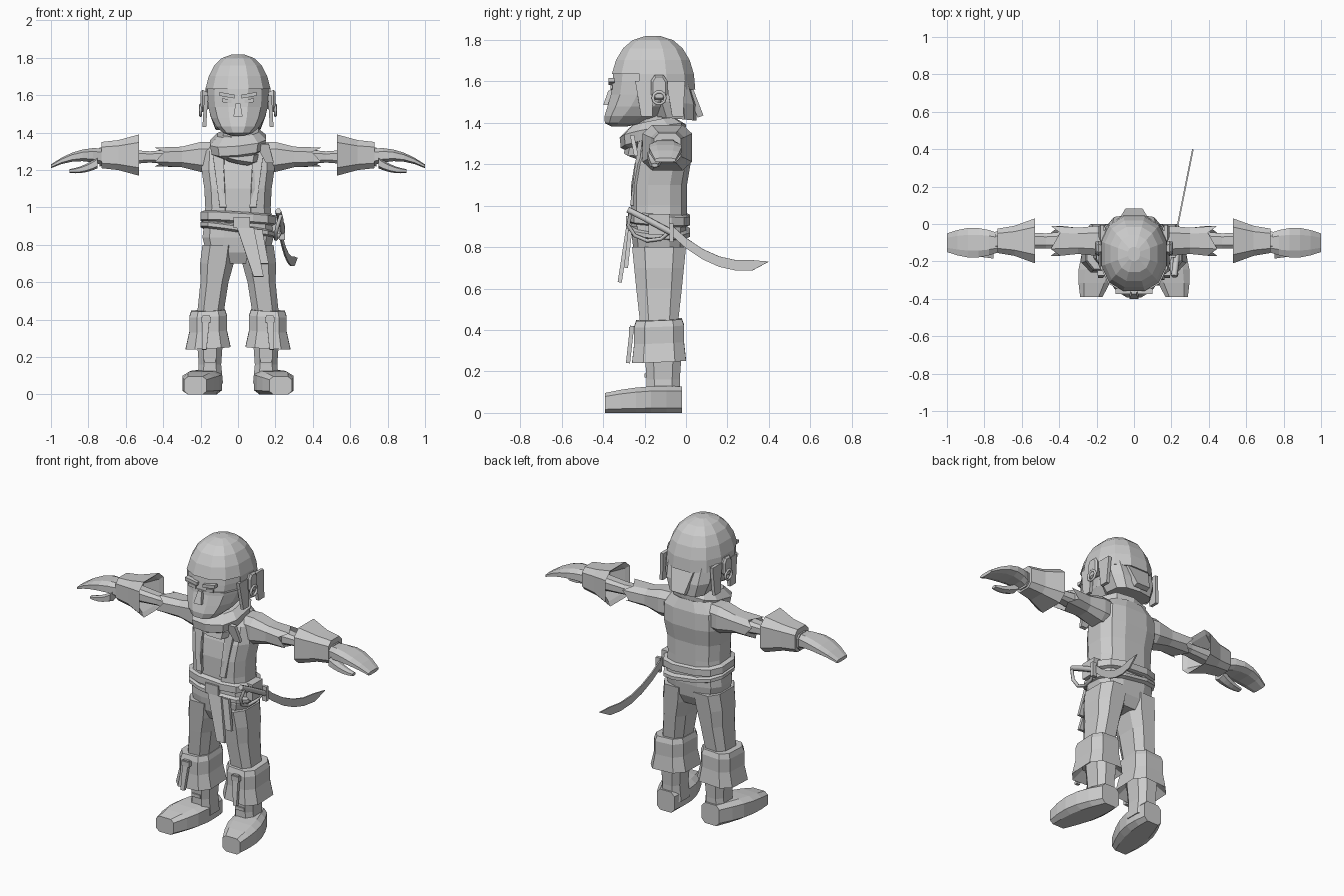
import bpy
import bmesh
from math import sin, cos, pi, copysign
from mathutils import Vector

default_cube = bpy.data.objects.get("Cube")
if default_cube:
    bpy.data.objects.remove(default_cube, do_unlink=True)

grey = bpy.data.materials.new("plain_grey")
grey.use_nodes = True
tone = (.6, .6, .6, 1)
grey.diffuse_color = tone
grey.node_tree.nodes["Principled BSDF"].inputs["Base Color"].default_value = tone


def finish(name, data, mirror=False, thickness=0):
    """Link the data as an object, colour it and add the shared modifiers."""
    obj = bpy.data.objects.new(name, data)
    bpy.context.collection.objects.link(obj)
    data.materials.append(grey)
    if thickness:
        solid = obj.modifiers.new("thickness", "SOLIDIFY")
        solid.thickness = thickness
        solid.offset = 0
    if mirror:
        obj.modifiers.new("other_side", "MIRROR").use_mirror_merge = False


def from_bmesh(name, bm, **options):
    bmesh.ops.recalc_face_normals(bm, faces=bm.faces)
    mesh = bpy.data.meshes.new(name)
    bm.to_mesh(mesh)
    bm.free()
    finish(name, mesh, **options)


def loft(name, axis, rings, centre, sides=8, square=.7, tilt=(0, 0), jag=0,
         closed=True, drop=None, **options):
    """Skin rings of (position, radius, radius) around a centre point or path."""
    bm = bmesh.new()
    angles = [2 * pi * (i + .5) / sides for i in range(sides)]

    def unit(wave):
        values = [copysign(abs(wave(a)) ** square, wave(a)) for a in angles]
        return [value / max(values) for value in values]

    outline = list(zip(unit(cos), unit(sin)))
    loops = []
    for ring in rings:
        position, radius_a, radius_b = ring
        a, b = centre(position) if callable(centre) else centre
        loop = []
        for i, (across, along) in enumerate(outline):
            da, db = radius_a * across, radius_b * along
            p = position + tilt[0] * da + tilt[1] * db
            if ring is rings[-1]:
                p += jag * (-1) ** i
            corner = {"X": (p, a + da, b + db), "Y": (a + da, p, b + db),
                      "Z": (a + da, b + db, p)}[axis]
            loop.append(bm.verts.new(corner))
        loops.append(loop)
    for low, high in zip(loops, loops[1:]):
        for i in range(sides):
            bm.faces.new((low[i - 1], low[i], high[i], high[i - 1]))
    if closed:
        bm.faces.new(loops[0])
        bm.faces.new(loops[-1])
    if drop:
        unwanted = [f for f in bm.faces if drop(f.calc_center_median())]
        bmesh.ops.delete(bm, geom=unwanted, context="FACES")
    from_bmesh(name, bm, **options)


def plate(name, points, thickness, mirror=False):
    bm = bmesh.new()
    bm.faces.new([bm.verts.new(point) for point in points])
    from_bmesh(name, bm, thickness=thickness, mirror=mirror)


def strip(name, top, bottom, width, direction=(1, 0, 0), thickness=.02, mirror=False):
    """Hanging strip of cloth or hair between two points, narrower at the bottom."""
    top, bottom = Vector(top), Vector(bottom)
    half = Vector(direction) * width / 2
    plate(name, [top - half, top + half, bottom + half * .6, bottom - half * .6],
          thickness, mirror)


def tube(name, points, radius, mirror=False, cyclic=False):
    curve = bpy.data.curves.new(name, "CURVE")
    curve.dimensions = "3D"
    curve.bevel_depth = radius
    curve.bevel_resolution = 1
    curve.use_fill_caps = True
    line = curve.splines.new("POLY")
    line.points.add(len(points) - 1)
    for point, place in zip(line.points, points):
        point.co = (*place, 1)
    line.use_cyclic_u = cyclic
    finish(name, curve, mirror)


def block(name, centre, size, mirror=False, taper=1, lean=0):
    """Box with a narrowed top and an outer end raised by lean."""
    bm = bmesh.new()
    bmesh.ops.create_cube(bm, size=1)
    for v in bm.verts:
        if v.co.z > 0:
            v.co.x *= taper
            v.co.y = v.co.y * taper + (1 - taper) / 2
        v.co.z += lean * v.co.x
        v.co = Vector(centre) + v.co * Vector(size)
    from_bmesh(name, bm, mirror=mirror)


def half_dome(level, height, width, depth, steps=6):
    """Rings of half an ellipsoid; a negative height makes it point down."""
    rings = []
    for i in range(steps):
        turn = pi / 2 * i / (steps - .6)
        shrink = cos(turn) ** .8
        rings.append((level + height * sin(turn), width * shrink, depth * shrink))
    return rings


body_y, head_y, arm_y, face_y = -.13, -.16, -.09, -.36
body = (0, body_y)
eye_level = 1.6

# Head: jaw sweeping forward to the chin, hair over the skull
loft("face", "Z", half_dome(eye_level, -.22, .165, .195), sides=12, square=.85,
     centre=lambda z: (0, head_y - 3.4 * (eye_level - z) ** 2))
loft("forehead", "Z", half_dome(eye_level, .2, .165, .195), (0, head_y), sides=12, square=.85)
loft("hair", "Z", half_dome(eye_level - .04, .26, .18, .205), (0, head_y), sides=12,
     square=.85, drop=lambda c: c.y < head_y - .1 and c.z < eye_level + .06)
loft("nape_hair", "Z", [(1.42, .12, .1), (1.5, .15, .12), (1.6, .16, .11)],
     centre=lambda z: (0, -.05 - .2 * (z - 1.42)), sides=10, tilt=(0, -.1))
strip("back_lock", (0, .02, 1.56), (0, .07, 1.43), .15, thickness=.03)
for lock, y in (("front", -.2), ("rear", -.05)):
    strip(lock + "_side_lock", (.17, y, eye_level), (.18, y + .01, 1.43), .09,
          direction=(0, 1, 0), mirror=True)
block("nose", (0, face_y - .015, 1.52), (.05, .05, .07), taper=.5)
block("brow", (.06, face_y, eye_level), (.08, .03, .02), mirror=True, lean=.7)
block("eye", (.06, face_y, 1.57), (.05, .01, .02), mirror=True, lean=.3)
block("lips", (0, face_y, 1.46), (.06, .03, .02))
loft("ear", "X", [(.15, .02, .04), (.19, .04, .06), (.2, .03, .05)], (-.13, 1.57), mirror=True)
ring_angles = [2 * pi * i / 10 for i in range(10)]
tube("earring", [(.2, body_y + .03 * cos(a), 1.52 + .03 * sin(a)) for a in ring_angles],
     .008, mirror=True, cyclic=True)

# Neck and folded scarf
loft("neck", "Z", [(1.3, .08, .08), (1.45, .08, .08)], (0, head_y))
loft("scarf", "Z", [(1.28, .09, .11), (1.31, .14, .155), (1.36, .15, .16), (1.4, .11, .11)],
     (0, head_y), sides=10, tilt=(.1, .2))
loft("scarf_fold", "Z", [(1.25, .07, .09), (1.28, .11, .14), (1.32, .12, .13)],
     (0, head_y), sides=10, tilt=(-.2, .2))
strip("scarf_end", (.13, -.26, 1.34), (.17, -.24, 1.24), .07)

# Torso and open vest
torso = [(.9, .17, .12), (1, .16, .12), (1.1, .165, .12), (1.2, .18, .12),
         (1.3, .175, .1), (1.36, .11, .07)]


def spine(z):
    return 0, body_y + max(z - 1.1, 0) / 6


loft("torso", "Z", torso, spine, sides=12)
loft("vest", "Z", [(z, width + .01, depth + .01) for z, width, depth in torso], spine,
     sides=12, closed=False, thickness=.01,
     drop=lambda c: c.y < body_y - .04 and abs(c.x) < .09)
strip("lapel", (.11, -.22, 1.32), (.08, -.26, 1), .06, mirror=True)

# Arms, ragged sleeves, flared cuffs and mitten hands
sleeve_path = (arm_y, 1.27)
loft("sleeve", "X", [(.12, .07, .08), (.2, .08, .08), (.3, .07, .055), (.42, .08, .05)],
     sleeve_path, jag=.025, mirror=True)
loft("forearm", "X", [(.36, .05, .04), (.47, .04, .03), (.74, .05, .05)],
     sleeve_path, mirror=True)
loft("glove_cuff", "X", [(.62, .05, .05), (.55, .1, .09), (.53, .12, .11),
                         (.64, .08, .08), (.73, .065, .07)],
     (arm_y, 1.28), square=.55, mirror=True)
steps = [i / 5 for i in range(6)]
loft("hand", "X", [(.72 + .28 * u, .05 + .03 * sin(pi * u), .045 - .035 * u) for u in steps],
     centre=lambda x: (arm_y - .01, 1.28 - 1.5 * (x - .8) ** 2), mirror=True)
loft("thumb", "X", [(.75 + .15 * u, .035 - .02 * u, .03 - .02 * u) for u in steps],
     centre=lambda x: (-.15, 1.195 + 2 * (x - .9) ** 2), sides=6, mirror=True)

# Hips, trousers and crossed belts
loft("hips", "Z", [(.7, .1, .09), (.76, .17, .12), (.84, .19, .13), (.92, .18, .13)],
     body, sides=12)
loft("trouser_leg", "Z", [(.42, .07, .09), (.6, .075, .11), (.7, .09, .12), (.8, .09, .13)],
     centre=lambda z: (.1 + .13 * (.8 - z), body_y), mirror=True)
for name, level, half_height, slope in (("waist_sash", .94, .03, -.06),
                                        ("sword_belt", .88, .02, -.14)):
    profile = ((-half_height, 0), (.01 - half_height, .02),
               (half_height - .01, .02), (half_height, 0))
    loft(name, "Z", [(level + rise, .18 + grow, .13 + grow) for rise, grow in profile],
         body, sides=12, tilt=(slope, -.06))
block("buckle", (.02, -.28, .92), (.09, .02, .06))
strip("sash_long_tail", (.04, -.28, .89), (.11, -.32, .63), .09)
strip("sash_short_tail", (.09, -.27, .88), (.14, -.29, .7), .08)
block("hip_pouch", (.2, body_y, .91), (.05, .1, .1))


# Curved sword on the left hip
def blade_point(y, side):
    return .235 + .2 * y, y, .71 + 1.4 * (y - .28) ** 2 + .025 * side


blade_steps = [.08 * i - .08 for i in range(6)]
plate("sword_blade", [blade_point(y, 1) for y in blade_steps] + [blade_point(.4, 0)]
      + [blade_point(y, -1) for y in reversed(blade_steps)], .008)
tube("sword_grip", [(.215, -.28, .98), (.225, -.2, .94), (.235, -.07, .87)], .017)
guard_angles = [pi * (.85 + i / 5) for i in range(6)]
tube("hand_guard", [(.23 - .03 * sin(pi * i / 5), -.17 + .11 * cos(a), .92 + .09 * sin(a))
                    for i, a in enumerate(guard_angles)], .01)
block("cross_guard", (.235, -.07, .87), (.03, .02, .09))


# Boots with folded tops, laces and splayed feet
def foot_height(y):
    return .065 - .2 * (y + .1) ** 2


loft("boot_top", "Z", [(.3, .07, .08), (.25, .12, .13), (.34, .1, .12), (.42, .1, .12),
                       (.45, .09, .11)],
     (.16, body_y), square=.6, tilt=(-.05, .04), mirror=True)
loft("boot_shaft", "Z", [(.06, .07, .08), (.16, .06, .08), (.3, .07, .09)],
     (.15, -.11), mirror=True)
foot_steps = [-.02 - .37 * u for u in steps]
loft("boot_foot", "Y", [(y, .06 + .04 * sin(pi * u), foot_height(y))
                        for y, u in zip(foot_steps, steps)],
     centre=lambda y: (.15 - .2 * y, foot_height(y)), square=.5, mirror=True)
strip("boot_lace", (.17, -.26, .42), (.18, -.28, .24), .04, mirror=True)
block("lace_knot", (.17, -.26, .4), (.05, .03, .03), mirror=True)
block("ankle_buckle", (.15, -.19, .18), (.06, .02, .02), mirror=True)
